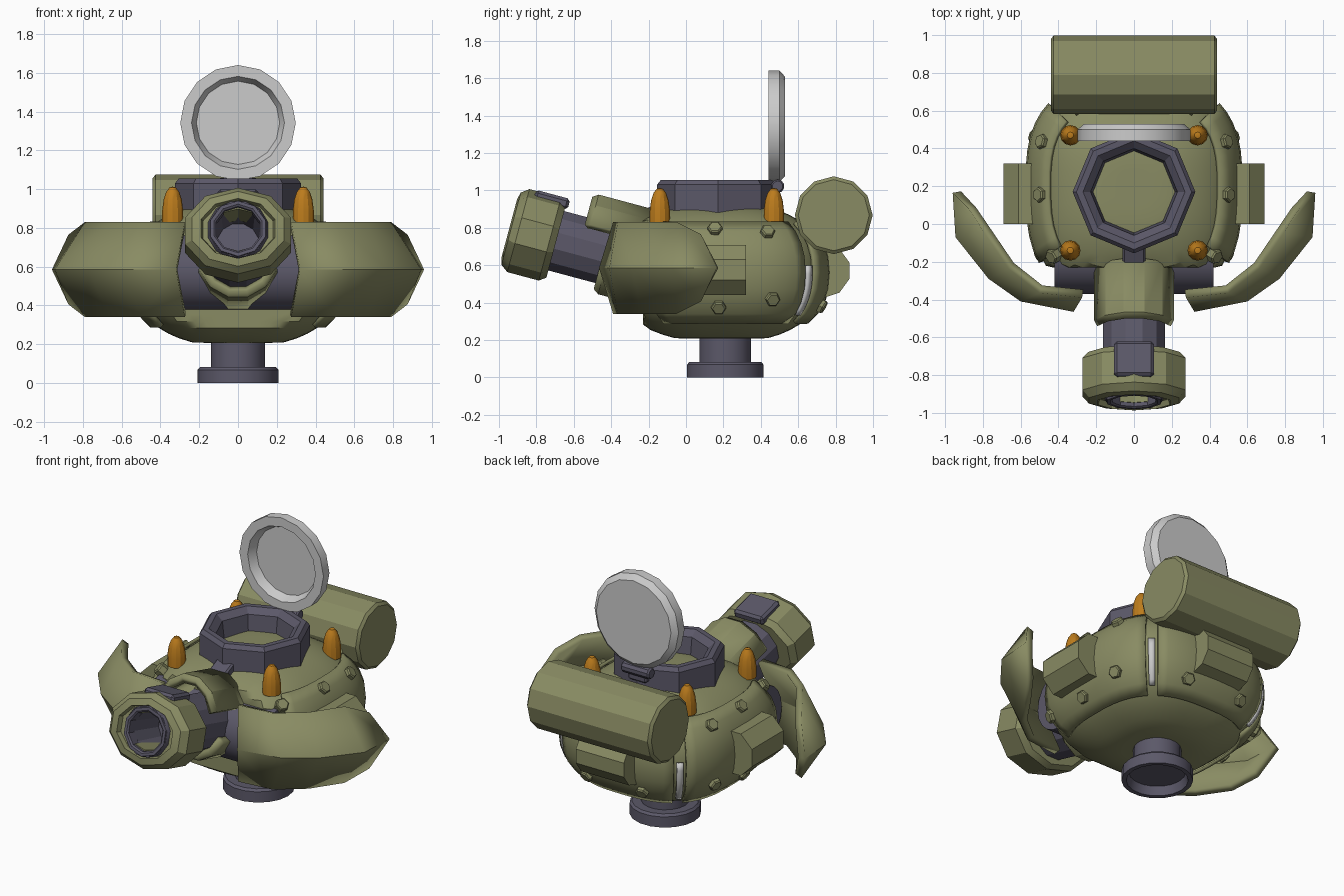
import bpy, bmesh
from math import sin, cos, pi, radians, asin
from mathutils import Vector, Matrix

if "Cube" in bpy.data.objects:
    bpy.data.objects.remove(bpy.data.objects["Cube"])


def material(name, rgb):
    m = bpy.data.materials.new(name)
    m.diffuse_color = (*rgb, 1)
    m.use_nodes = True
    m.node_tree.nodes["Principled BSDF"].inputs["Base Color"].default_value = m.diffuse_color
    return m


OLIVE = material("olive", (0.25, 0.26, 0.125))
DARK = material("dark_steel", (0.105, 0.098, 0.14))
AMBER = material("amber", (0.50, 0.20, 0.012))


def finish(name, bm, mat=None, mw=Matrix()):
    bmesh.ops.remove_doubles(bm, verts=bm.verts, dist=1e-4)
    bmesh.ops.recalc_face_normals(bm, faces=bm.faces)
    me = bpy.data.meshes.new(name)
    bm.to_mesh(me)
    bm.free()
    ob = bpy.data.objects.new(name, me)
    bpy.context.collection.objects.link(ob)
    ob.matrix_world = mw
    if mat:
        me.materials.append(mat)
    return ob


def grid(name, rows, mat=None, mw=Matrix(), wrap=False, thick=0):
    """Skin a list of point rows; optionally thicken it."""
    bm = bmesh.new()
    vs = [[bm.verts.new(p) for p in r] for r in rows]
    n = len(vs[0])
    for a, b in zip(vs, vs[1:]):
        for j in range(n if wrap else n - 1):
            k = (j + 1) % n
            bm.faces.new((a[j], a[k], b[k], b[j]))
    ob = finish(name, bm, mat, mw)
    if thick:
        s = ob.modifiers.new("thickness", "SOLIDIFY")
        s.thickness = abs(thick)
        s.offset = 1 if thick > 0 else -1
    return ob


def lathe(name, prof, n, mat=None, mw=Matrix(), phase=0.0, sy=1.0):
    """Turn (radius, height) points about local z; radius 0 closes an end."""
    rows = [[(r * cos(phase + 2 * pi * i / n), sy * r * sin(phase + 2 * pi * i / n), h)
             for i in range(n)] for r, h in prof]
    return grid(name, rows, mat, mw, wrap=True)


def at(x, y, z, rx=0, ry=0):
    return Matrix.Translation((x, y, z)) @ Matrix.Rotation(radians(ry), 4, 'Y') @ Matrix.Rotation(radians(rx), 4, 'X')


def box(name, size, mat=None, mw=Matrix(), bevel=0.01):
    bm = bmesh.new()
    bmesh.ops.create_cube(bm, size=1)
    bmesh.ops.scale(bm, vec=size, verts=bm.verts)
    bmesh.ops.bevel(bm, geom=bm.edges[:], offset=bevel, segments=1, affect='EDGES')
    return finish(name, bm, mat, mw)


# Hull surface: a boxy ellipsoid with a flat front, top and bottom
N, M, W, H, YC, ZC = 2.8, 2.3, 0.55, 0.375, 0.2, 0.56


def spow(v, e):
    return (1 if v >= 0 else -1) * abs(v) ** e


def hull(phi, psi, off=0.0):
    r = max(cos(psi), 0) ** (2 / M)
    b = 0.55 if sin(phi) > 0 else 0.6
    x, y, z = W * r * spow(cos(phi), 2 / N), b * r * spow(sin(phi), 2 / N), H * spow(sin(psi), 2 / M)
    g = max(abs(x / W) ** N + abs(y / b) ** N, 1e-6) ** (M / N - 1)
    nrm = Vector((g * spow(x / W, N - 1) / W, g * spow(y / b, N - 1) / b, spow(z / H, M - 1) / H)).normalized()
    p = Vector((x, YC + y, ZC + z)) + nrm * off
    p.y = max(p.y, -0.23)
    p.z = min(max(p.z, 0.207), 0.92)
    return p, nrm


def patch(name, a0, a1, b0, b1, off, mat, steps=10):
    rows = [[hull(radians(a0 + (a1 - a0) * i / steps), radians(b0 + (b1 - b0) * j / 8), off)[0]
             for i in range(steps + 1)] for j in range(9)]
    return grid(name, rows, mat, thick=0.02)


grid("hull", [[hull(2 * pi * i / 48, -pi / 2 + pi * j / 24)[0] for i in range(48)] for j in range(25)],
     OLIVE, wrap=True)

# Armour panels around the hull and the light strips between them
patch("side_panel_right", -34, 44, -40, 40, 0.005, OLIVE)
patch("side_panel_left", 136, 214, -40, 40, 0.005, OLIVE)
patch("rear_panel", 53, 127, -40, 40, 0.005, OLIVE)
patch("light_strip_right", 46, 51, -32, 4, 0.002, None, 2)
patch("light_strip_left", 129, 134, -32, 4, 0.002, None, 2)

# Hexagonal bolts standing on the panels
for k, (y, z) in enumerate([(-0.16, 0.77), (0.155, 0.775), (0.43, 0.76), (-0.15, 0.42),
                            (0.175, 0.39), (0.455, 0.43), (0.70, 0.395)]):
    zr = (z - ZC) / H
    psi = asin(spow(zr, M / 2))
    r = cos(psi) ** (2 / M)
    s = (y - YC) / (0.55 if y > YC else 0.6) / r
    phi = asin(spow(s, N / 2))
    for side in (1, -1):
        p, n = hull(phi if side > 0 else pi - phi, psi)
        mw = Matrix.Translation(p) @ n.to_track_quat('Z', 'Y').to_matrix().to_4x4()
        lathe(f"hex_bolt_{k}_{'right' if side > 0 else 'left'}",
              [(0, 0), (0.04, 0), (0.04, 0.04), (0.033, 0.048), (0, 0.048)], 6, OLIVE, mw)

# Pedestal
lathe("pedestal", [(0, 0.055), (0.165, 0.055), (0.18, 0), (0.208, 0), (0.208, 0.068), (0.195, 0.082),
                   (0.14, 0.082), (0.14, 0.26), (0, 0.26)], 18, DARK, at(0, 0.21, 0))

# Half-round housings on both sides and the back
half = lambda l: [(0, -l), (0.145, -l), (0.145, l), (0, l)]
for side in (1, -1):
    lathe(f"side_housing_{side}", half(0.16), 8, OLIVE, at(0.557 * side, 0.16, 0.575, 90), pi / 8)
lathe("rear_housing", half(0.17), 10, OLIVE, at(0, 0.735, 0.57, 0, 90))

# Rear storage drum
lathe("rear_drum", [(0, -0.44), (0.19, -0.44), (0.208, -0.425), (0.208, 0.425), (0.19, 0.44), (0, 0.44)],
      12, OLIVE, at(0, 0.79, 0.867, 0, 90))

# Hatch collar with its front strip
lathe("hatch_collar", [(0, 0.90), (0.215, 0.90), (0.23, 1.02), (0.27, 1.055), (0.305, 1.055), (0.325, 1.03),
                       (0.325, 0.85), (0, 0.85)], 8, DARK, at(0, 0.17, 0))
box("collar_strip", (0.12, 0.16, 0.12), DARK, at(0, -0.12, 0.88, 25))

# Open hatch lid and hinge
lathe("hatch_lid", [(0, 0.035), (0.215, 0.035), (0.24, 0.09), (0.298, 0.09), (0.298, 0.03), (0.265, 0), (0, 0)],
      16, None, at(0, 0.53, 1.342, 90))
lathe("hatch_hinge", [(0, -0.1), (0.028, -0.1), (0.036, -0.09), (0.036, 0.09), (0.028, 0.1), (0, 0.1)],
      10, DARK, at(0, 0.49, 1.022, 0, 90))
box("hinge_bracket", (0.13, 0.08, 0.07), DARK, at(0, 0.46, 0.985))

# Amber marker domes
for i, (x, y) in enumerate([(0.337, -0.14), (-0.337, -0.14), (0.337, 0.47), (-0.337, 0.47)]):
    lathe(f"amber_dome_{i}", [(0, 0), (0.054, 0), (0.054, 0.06), (0.047, 0.115), (0.034, 0.155),
                              (0.017, 0.178), (0, 0.183)], 12, AMBER, at(x, y, 0.83))

# Trunnion roller
lathe("trunnion", [(0, -0.42), (0.2, -0.42), (0.2, 0.42), (0, 0.42)], 20, DARK, at(0, -0.17, 0.57, 0, 90))

# Gun, built along an axis tilted 15 degrees up: local z forward, local y up
GUN = at(0, -0.935, 0.795, 75)
lathe("barrel", [(0, -0.3), (0.11, -0.3), (0.125, 0.0), (0.15, 0.0), (0.16, -0.02), (0.17, -0.2),
                 (0.17, -0.85), (0, -0.85)], 12, DARK, GUN, pi / 12)
lathe("muzzle_brake", [(0.16, -0.25), (0.255, -0.25), (0.287, -0.215), (0.287, -0.04), (0.25, 0.0),
                       (0.20, 0.01), (0.19, -0.02), (0.14, -0.02), (0.14, -0.25), (0.16, -0.25)],
      10, OLIVE, GUN, pi / 10, 0.8)
lathe("muzzle_ring", [(0.12, -0.06), (0.12, 0.0), (0.13, 0.008), (0.148, 0.008), (0.158, -0.03), (0.12, -0.06)],
      10, DARK, GUN, pi / 10)
box("muzzle_vent", (0.21, 0.06, 0.19), DARK, GUN @ at(0, 0.205, -0.17), 0.015)


def sleeve(name, a0, a1, s0, s1):
    ring = lambda k, s: [(0.225 * k * cos(radians(a0 + (a1 - a0) * i / 5)),
                          0.04 + 0.265 * k * sin(radians(a0 + (a1 - a0) * i / 5)), -s) for i in range(6)]
    grid(name, [ring(0.92, s0), ring(1, s0 + 0.03), ring(1, s1)], OLIVE, GUN, thick=-0.045)


sleeve("barrel_cover_top", 160, 20, 0.375, 0.70)
sleeve("barrel_cover_bottom", 335, 205, 0.51, 0.78)

# Curved front shields with a horizontal ridge
ridge = [(0.32, -0.465), (0.60, -0.41), (0.77, -0.29), (0.945, -0.07), (0.96, 0.165)]
edge = [(0.275, -0.39, 0.245), (0.50, -0.365, 0.245), (0.665, -0.235, 0.245),
        (0.79, -0.05, 0.245), (0.875, 0.08, 0.18)]
for side, label in ((1, "right"), (-1, "left")):
    rows = [[(side * x, y, 0.585 + k * d) for x, y, d in edge] for k in (1, -1)]
    rows.insert(1, [(side * x, y, 0.585) for x, y in ridge])
    ob = grid(f"shield_{label}", rows, OLIVE)
    # face the outside so the thickness grows inwards
    me = ob.data
    if me.polygons[0].normal.y > 0:
        me.flip_normals()
    s = ob.modifiers.new("thickness", "SOLIDIFY")
    s.thickness, s.offset = 0.045, -1

# Smooth shading with sharp edges kept
for ob in list(bpy.context.scene.objects):
    bpy.ops.object.select_all(action='DESELECT')
    ob.select_set(True)
    bpy.context.view_layer.objects.active = ob
    bpy.ops.object.shade_smooth_by_angle(angle=radians(28))
